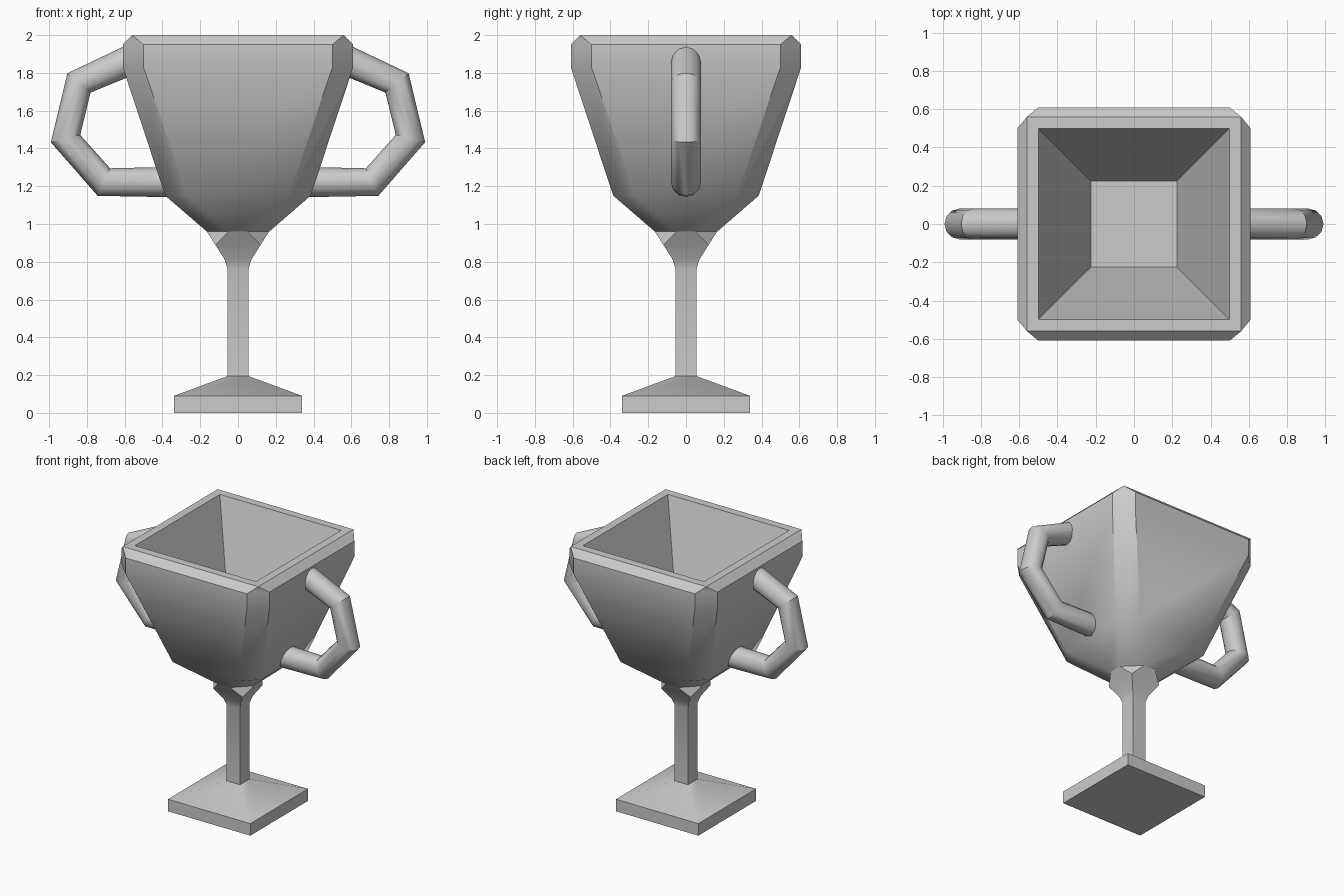
import bpy, bmesh, math

if "Cube" in bpy.data.objects:
    bpy.data.objects.remove(bpy.data.objects["Cube"])


def smooth(obj):
    bpy.ops.object.select_all(action='DESELECT')
    obj.select_set(True)
    bpy.context.view_layer.objects.active = obj
    bpy.ops.object.shade_smooth_by_angle(angle=math.radians(35))


def loft(name, levels, cap_bottom=False, cap_top=False):
    """Stack corner-cut squares: (half width, half flat side, height)."""
    bm = bmesh.new()
    rings = []
    for h, c, z in levels:
        pts = [(c, -h), (h, -c), (h, c), (c, h), (-c, h), (-h, c), (-h, -c), (-c, -h)]
        rings.append([bm.verts.new((x, y, z)) for x, y in pts])
    for a, b in zip(rings, rings[1:]):
        for i in range(8):
            j = (i + 1) % 8
            bm.faces.new((a[i], a[j], b[j], b[i]))
    if cap_bottom:
        bm.faces.new(rings[0][::-1])
    if cap_top:
        bm.faces.new(rings[-1])
    # full squares have doubled corners that merge here
    bmesh.ops.remove_doubles(bm, verts=bm.verts[:], dist=0.0005)
    mesh = bpy.data.meshes.new(name)
    bm.to_mesh(mesh)
    bm.free()
    obj = bpy.data.objects.new(name, mesh)
    bpy.context.collection.objects.link(obj)
    smooth(obj)
    return obj


# square foot with a sloped top
loft("base", [(.34, .34, 0), (.34, .34, .09), (.055, .055, .195)], cap_bottom=True)

# stem flaring into a corner-cut collar
loft("stem", [(.055, .055, .195), (.055, .055, .76), (.07, .07, .81),
              (.12, .12, .89), (.165, .05, .96)])

# bowl: outside, rim, and square hollow
loft("bowl", [(.165, .05, .96), (.385, .27, 1.15), (.61, .5, 1.83), (.61, .5, 1.95),
              (.56, .56, 2.0), (.5, .5, 2.0), (.225, .225, 1.15)], cap_top=True)

# faceted handles: tube along a bent path, mirrored to the other side
curve = bpy.data.curves.new("handles_path", 'CURVE')
curve.dimensions = '3D'
curve.bevel_depth = .08
curve.bevel_resolution = 4
curve.use_fill_caps = True
path = [(.55, 1.877), (.842, 1.747), (.913, 1.452), (.71, 1.222), (.36, 1.222)]
spline = curve.splines.new('POLY')
spline.points.add(len(path) - 1)
for p, (x, z) in zip(spline.points, path):
    p.co = (x, 0, z, 1)
handles = bpy.data.objects.new("handles", curve)
bpy.context.collection.objects.link(handles)
bpy.ops.object.select_all(action='DESELECT')
handles.select_set(True)
bpy.context.view_layer.objects.active = handles
bpy.ops.object.convert(target='MESH')
handles = bpy.context.view_layer.objects.active
smooth(handles)
handles.modifiers.new("mirror", 'MIRROR').use_axis[0] = True
